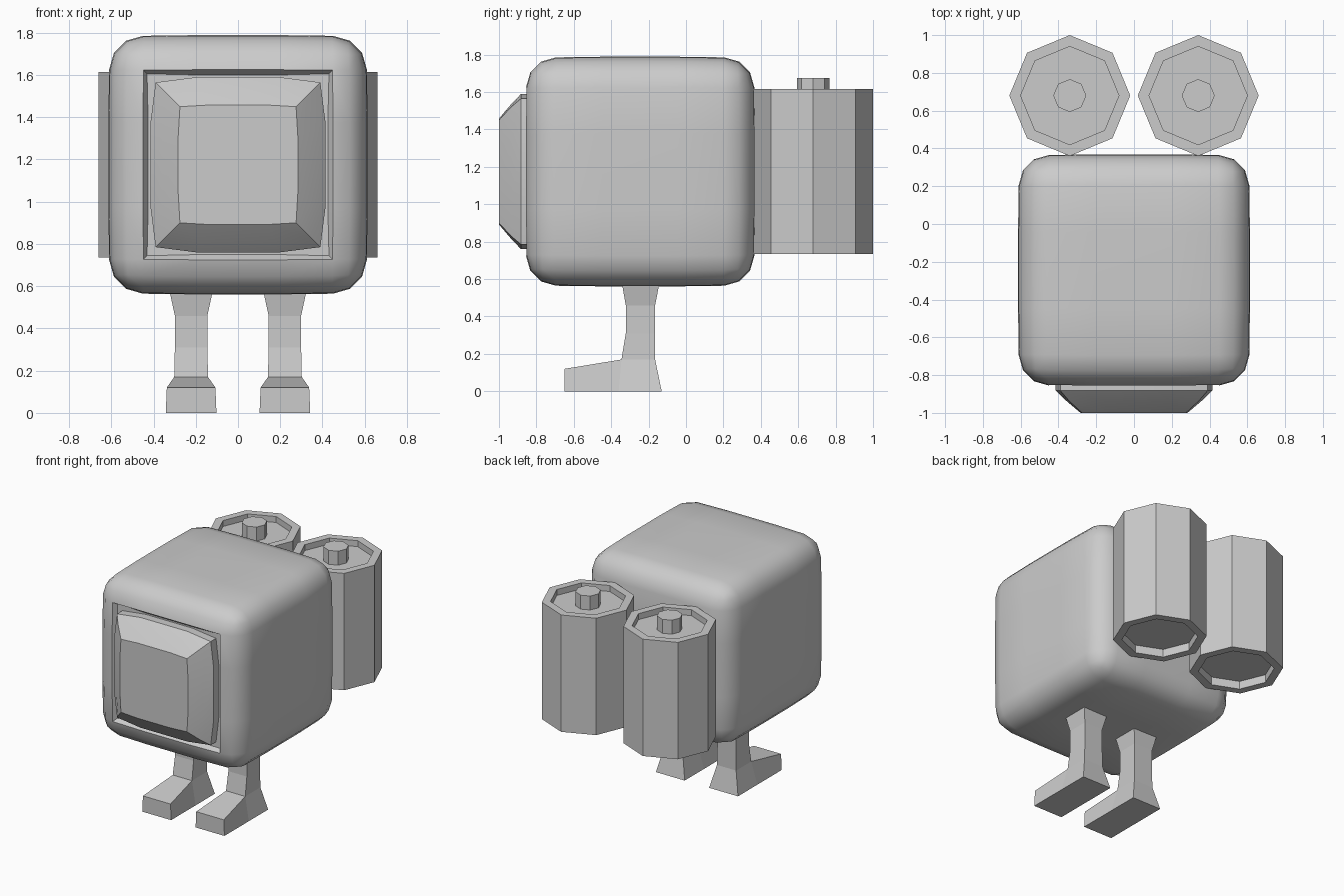
import bpy, bmesh, math
from mathutils import Vector

if "Cube" in bpy.data.objects:
    bpy.data.objects.remove(bpy.data.objects["Cube"])


def add_object(name, bm, smooth_angle=None):
    bmesh.ops.recalc_face_normals(bm, faces=bm.faces[:])
    mesh = bpy.data.meshes.new(name)
    bm.to_mesh(mesh)
    bm.free()
    ob = bpy.data.objects.new(name, mesh)
    bpy.context.collection.objects.link(ob)
    if smooth_angle:
        bpy.ops.object.select_all(action='DESELECT')
        ob.select_set(True)
        bpy.context.view_layer.objects.active = ob
        bpy.ops.object.shade_smooth_by_angle(angle=math.radians(smooth_angle))
    return ob


def loft(rings):
    """Skin a list of equal-length point rings and cap both ends."""
    bm = bmesh.new()
    loops = [[bm.verts.new(p) for p in ring] for ring in rings]
    for a, b in zip(loops, loops[1:]):
        for i in range(len(a)):
            j = (i + 1) % len(a)
            bm.faces.new((a[i], a[j], b[j], b[i]))
    bm.faces.new(loops[0][::-1])
    bm.faces.new(loops[-1])
    return bm


def octagon(cx, cy, r, z):
    return [(cx + r * math.cos(i * math.pi / 4),
             cy + r * math.sin(i * math.pi / 4), z) for i in range(8)]


# Body: rounded cube with slightly bulging sides and a recessed front panel
H = 0.6
bm = bmesh.new()
bmesh.ops.create_cube(bm, size=2 * H)
bmesh.ops.subdivide_edges(bm, edges=bm.edges[:], cuts=2, use_grid_fill=True)
sharp = [e for e in bm.edges if e.calc_face_angle(0) > 1]
bmesh.ops.bevel(bm, geom=sharp, offset=0.155, segments=3, profile=0.5,
                affect='EDGES')
bm.normal_update()
front = [f for f in bm.faces if f.normal.y < -0.99]
bmesh.ops.inset_region(bm, faces=front, thickness=0.025, depth=-0.035)
for v in bm.verts:
    p = v.co / H
    for k in range(3):
        a, b = p[(k + 1) % 3], p[(k + 2) % 3]
        v.co[k] *= 1 + 0.026 * max(0, 1 - a * a * 0.5 - b * b * 0.5)
    v.co += Vector((0, -0.245, 1.175))
add_object("body", bm, 40)

# Visor: bulged square stepping forward from the front panel
rings = []
for half, bulge, y in ((0.39, 0.025, -0.78), (0.39, 0.025, -0.882),
                       (0.345, 0.015, -0.935), (0.275, 0.008, -1.0)):
    side = [(-half, half), (-half / 2, half + bulge), (half / 2, half + bulge)]
    ring = []
    for _ in range(4):
        ring += [(x, y, z + 1.175) for x, z in side]
        side = [(z, -x) for x, z in side]
    rings.append(ring)
add_object("visor", loft(rings), 32)

for label, s in (("left", -1), ("right", 1)):
    # Tank: eight-sided can, recessed at both ends
    cx, cy = 0.34 * s, 0.68
    profile = ((0.26, 0.795), (0.26, 0.735), (0.32, 0.735),
               (0.32, 1.615), (0.26, 1.615), (0.26, 1.57))
    add_object(label + "_tank", loft([octagon(cx, cy, r, z) for r, z in profile]))
    # Valve knob on top of the tank
    add_object(label + "_tank_valve",
               loft([octagon(cx, cy, 0.087, z) for z in (1.56, 1.675)]))

    # Leg: flared column, with the lowest front face pulled out into a toe
    x = 0.222 * s
    sections = ((0.12, -0.36, -0.13, 0), (0.08, -0.345, -0.165, 0.17),
                (0.077, -0.322, -0.165, 0.31), (0.077, -0.322, -0.165, 0.46),
                (0.105, -0.345, -0.14, 0.59))
    bm = loft([[(x - w, y0, z), (x + w, y0, z), (x + w, y1, z), (x - w, y1, z)]
               for w, y0, y1, z in sections])
    bm.normal_update()
    toe = min((f for f in bm.faces if f.normal.y < -0.7),
              key=lambda f: f.calc_center_median().z)
    new = bmesh.ops.extrude_discrete_faces(bm, faces=[toe])["faces"][0]
    for v in new.verts:
        top = v.co.z > 0.1
        v.co = (x + math.copysign(0.115 if top else 0.12, v.co.x - x),
                -0.65, 0.12 if top else 0)
    add_object(label + "_leg", bm)
